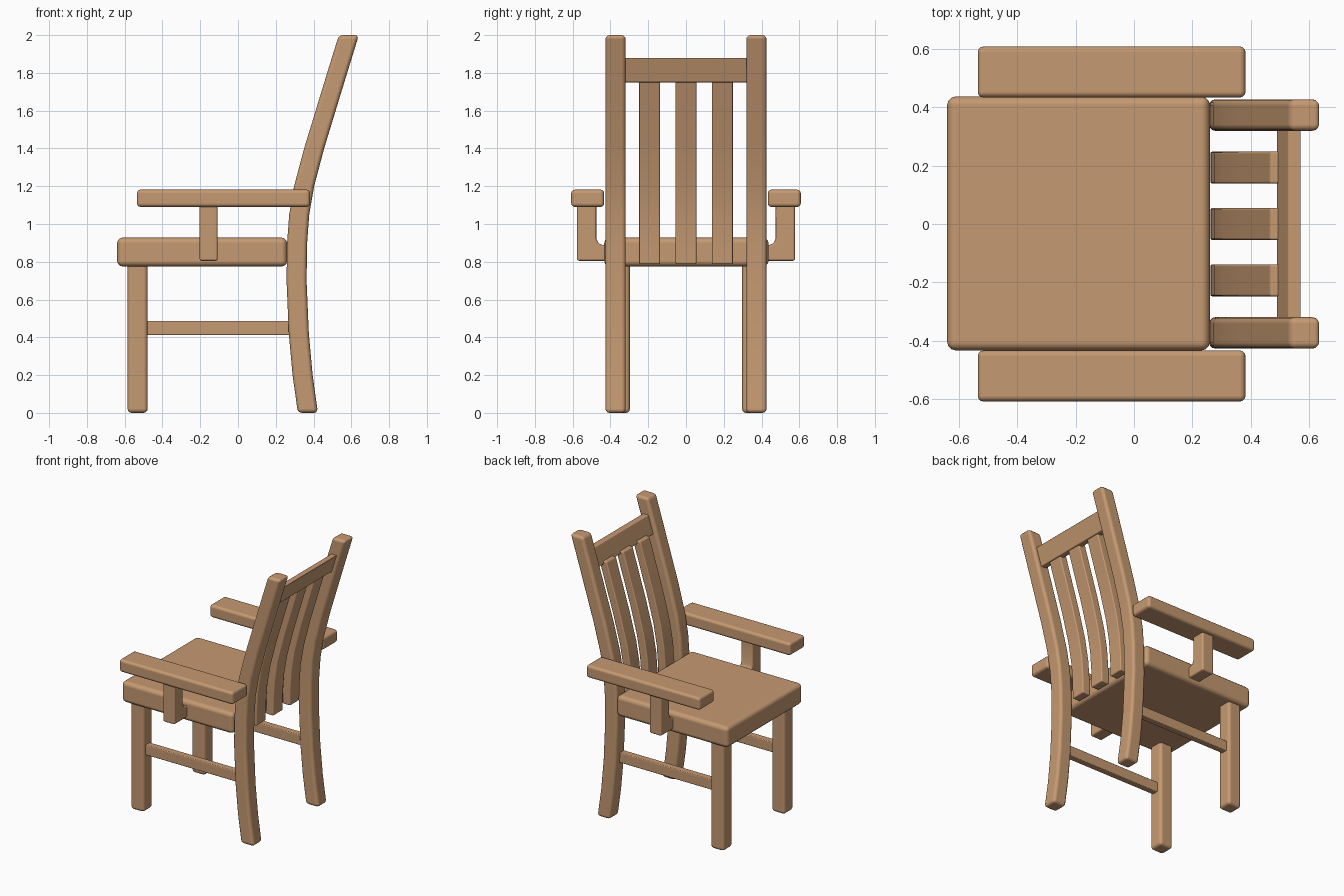
import bpy, bmesh, math
from mathutils import Vector

cube = bpy.data.objects.get("Cube")
if cube:
    bpy.data.objects.remove(cube, do_unlink=True)

wood = bpy.data.materials.new("warm_wood")
wood.use_nodes = True
color = (0.56, 0.32, 0.165, 1)
wood.diffuse_color = color
wood.node_tree.nodes["Principled BSDF"].inputs["Base Color"].default_value = color


def prism(name, profile, axis, lo, hi, bevel):
    """Extrude a flat profile along x or y and round its edges."""
    def place(p, d):
        return Vector((p[0], d, p[1])) if axis == "y" else Vector((d, p[0], p[1]))

    bm = bmesh.new()
    face = bm.faces.new([bm.verts.new(place(p, lo)) for p in profile])
    grown = bmesh.ops.extrude_face_region(bm, geom=[face])["geom"]
    verts = [g for g in grown if isinstance(g, bmesh.types.BMVert)]
    bmesh.ops.translate(bm, verts=verts, vec=place((0, 0), hi - lo))
    bmesh.ops.recalc_face_normals(bm, faces=bm.faces)
    mesh = bpy.data.meshes.new(name)
    bm.to_mesh(mesh)
    bm.free()
    obj = bpy.data.objects.new(name, mesh)
    bpy.context.collection.objects.link(obj)
    mesh.materials.append(wood)
    for o in bpy.context.selected_objects:
        o.select_set(False)
    bpy.context.view_layer.objects.active = obj
    obj.select_set(True)
    bpy.ops.object.shade_smooth_by_angle(angle=math.radians(40))
    mod = obj.modifiers.new("rounded_edges", "BEVEL")
    mod.width = bevel
    mod.segments = 3
    mod.limit_method = "ANGLE"
    mod.angle_limit = math.radians(30)
    mod.harden_normals = True
    return obj


def box(name, x, y, z, bevel):
    rect = [(x[0], z[0]), (x[1], z[0]), (x[1], z[1]), (x[0], z[1])]
    return prism(name, rect, "y", y[0], y[1], bevel)


# Centre line of the swept back posts, as (x, z)
spine = [(0.37, 0), (0.342, 0.2), (0.322, 0.42), (0.31, 0.7), (0.313, 0.9),
         (0.324, 1.05), (0.35, 1.2), (0.403, 1.4), (0.464, 1.6),
         (0.525, 1.8), (0.587, 2)]


def spine_x(z):
    for (xa, za), (xb, zb) in zip(spine, spine[1:]):
        if z <= zb:
            return xa + (xb - xa) * (z - za) / (zb - za)
    return spine[-1][0]


def swept(name, bottom, top, front, back, y, bevel):
    """Plank that follows the centre line between two heights."""
    levels = [bottom] + [z for _, z in spine if bottom + 0.03 < z < top - 0.03] + [top]
    outline = [(spine_x(z) + back, z) for z in levels]
    outline += [(spine_x(z) + front, z) for z in reversed(levels)]
    return prism(name, outline, "y", y[0], y[1], bevel)


# Seat
box("seat", (-0.64, 0.26), (-0.433, 0.437), (0.775, 0.928), 0.03)

# Bracket outline for the left side, as (y, z)
bracket = [(0.42, 0.805), (0.577, 0.805), (0.577, 1.1), (0.475, 1.1),
           (0.475, 0.925), (0.465, 0.9), (0.445, 0.888), (0.42, 0.888)]

# Parts repeated on both sides
for side, s in (("left", 1), ("right", -1)):
    def span(a, b):
        return sorted((s * a, s * b))

    swept(side + "_back_post", 0, 2, -0.053, 0.053, span(0.319, 0.427), 0.022)
    box(side + "_front_leg", (-0.585, -0.478), span(0.297, 0.405), (0, 0.8), 0.022)
    box(side + "_stretcher", (-0.5, 0.3), span(0.33, 0.38), (0.412, 0.486), 0.006)
    box(side + "_armrest", (-0.535, 0.382), span(0.433, 0.608), (1.09, 1.182), 0.02)
    prism(side + "_arm_bracket", [(s * y, z) for y, z in bracket], "x",
          -0.203, -0.108, 0.014)

# Backrest
swept("top_rail", 1.75, 1.88, -0.022, 0.022, (-0.33, 0.33), 0.005)
for name, y in (("right_slat", -0.193), ("middle_slat", 0), ("left_slat", 0.193)):
    swept(name, 0.787, 1.77, -0.05, 0.012, (y - 0.055, y + 0.055), 0.008)
